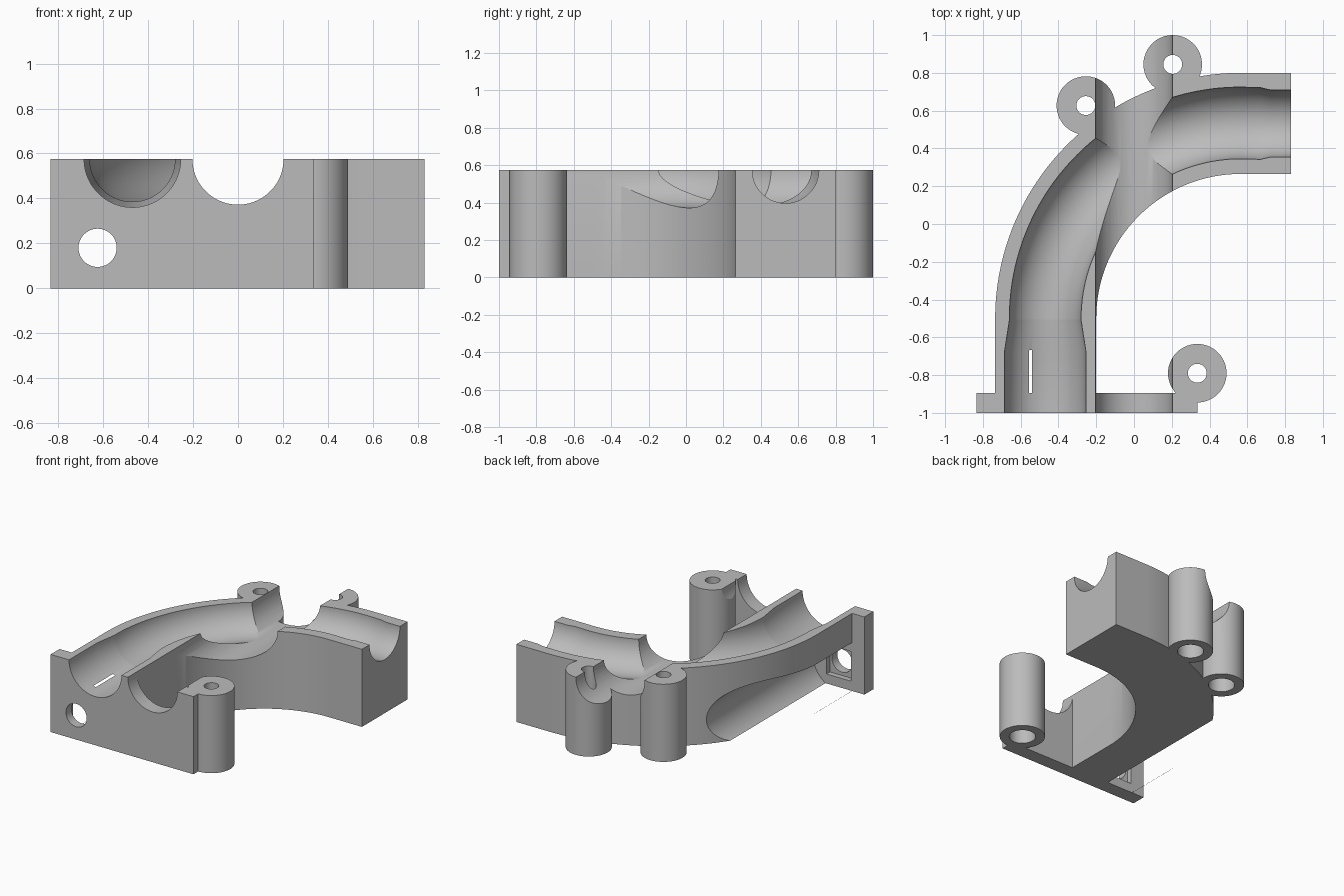
import bpy, bmesh, math
from mathutils import Vector, Matrix

cube = bpy.data.objects.get("Cube")
if cube:
    bpy.data.objects.remove(cube, do_unlink=True)

TOP = 0.575                      # height of the block
CX, CY = 0.565, -0.5             # centre of the bend
R_IN, R_MID, R_OUT = 0.765, 1.035, 1.3
ARM_END = 0.83

grey = bpy.data.materials.new("light grey plastic")
grey.use_nodes = True
grey.diffuse_color = (0.5, 0.5, 0.5, 1)
grey.node_tree.nodes["Principled BSDF"].inputs["Base Color"].default_value = (0.5, 0.5, 0.5, 1)


def make(name, bm):
    bmesh.ops.recalc_face_normals(bm, faces=bm.faces)
    mesh = bpy.data.meshes.new(name)
    bm.to_mesh(mesh)
    bm.free()
    mesh.materials.append(grey)
    obj = bpy.data.objects.new(name, mesh)
    bpy.context.collection.objects.link(obj)
    return obj


def prism(name, outline, z0, z1):
    bm = bmesh.new()
    base = bm.faces.new([bm.verts.new((x, y, z0)) for x, y in outline])
    side = bmesh.ops.extrude_face_region(bm, geom=[base])["geom"]
    bmesh.ops.translate(bm, vec=(0, 0, z1 - z0),
                        verts=[v for v in side if isinstance(v, bmesh.types.BMVert)])
    return make(name, bm)


def box(name, lo, hi):
    return prism(name, [(lo[0], lo[1]), (hi[0], lo[1]), (hi[0], hi[1]), (lo[0], hi[1])],
                 lo[2], hi[2])


def tube(name, rings, sides=64):
    """Solid skin through rings of (centre, direction, radius) lying in the xy plane."""
    bm = bmesh.new()
    loops = []
    for centre, direction, r in rings:
        d = Vector(direction).normalized()
        u = Vector((-d.y, d.x, 0)) if abs(d.z) < 0.5 else Vector((1, 0, 0))
        w = d.cross(u)
        angles = [2 * math.pi * (i + 0.5) / sides for i in range(sides)]
        loops.append([bm.verts.new(Vector(centre) + (u * math.cos(a) + w * math.sin(a)) * r)
                      for a in angles])
    for a, b in zip(loops, loops[1:]):
        for i in range(sides):
            j = (i + 1) % sides
            bm.faces.new((a[i], a[j], b[j], b[i]))
    bm.faces.new(loops[0])
    bm.faces.new(loops[-1])
    return make(name, bm)


def rod(name, a, b, r, sides=64):
    d = Vector(b) - Vector(a)
    return tube(name, [(a, d, r), (b, d, r)], sides)


def combine(target, other, operation):
    """Apply a boolean and drop the helper."""
    other.hide_render = True
    mod = target.modifiers.new("bool", "BOOLEAN")
    mod.operation, mod.solver, mod.object = operation, "EXACT", other
    graph = bpy.context.evaluated_depsgraph_get()
    graph.update()
    mesh = bpy.data.meshes.new_from_object(target.evaluated_get(graph))
    target.modifiers.clear()
    target.data = mesh
    bpy.data.objects.remove(other, do_unlink=True)


def arc(r, steps=64):
    """Quarter bend from the front leg to the side arm."""
    return [(CX - r * math.cos(t), CY + r * math.sin(t))
            for t in (math.pi / 2 * i / steps for i in range(steps + 1))]


# Curved block
outline = ([(CX - R_OUT, -0.95)] + arc(R_OUT) + [(ARM_END, CY + R_OUT), (ARM_END, CY + R_IN)]
           + arc(R_IN)[::-1] + [(CX - R_IN, -0.95)])
housing = prism("curved_duct_housing", outline, 0, TOP)

# Round clearance along the lower outer wall, behind the front plate
HOLE_X, HOLE_Z = -0.625, 0.18
combine(housing, rod("clearance", (HOLE_X, -0.98, HOLE_Z), (HOLE_X, 0.7, HOLE_Z), 0.21, 96),
        "DIFFERENCE")

# Front plate with its round hole and square recess at the back
plate = box("front_plate", (-0.835, -1, 0), (0.335, -0.895, TOP))
combine(plate, rod("plate_hole", (HOLE_X, -1.1, HOLE_Z), (HOLE_X, -0.8, HOLE_Z), 0.085),
        "DIFFERENCE")
combine(plate, box("plate_recess", (HOLE_X - 0.1, -0.935, HOLE_Z - 0.11),
                   (HOLE_X + 0.1, -0.8, HOLE_Z + 0.11)), "DIFFERENCE")
combine(housing, plate, "UNION")

# Screw bosses
bosses = [(-0.255, 0.627), (0.205, 0.845), (0.335, -0.79)]
for x, y in bosses:
    combine(housing, rod("screw_boss", (x, y, 0), (x, y, TOP), 0.155), "UNION")

# Half-round duct channel following the bend
leg_x, arm_y = CX - R_MID, CY + R_MID
rings = [((leg_x, y, TOP), (0, 1, 0), r)
         for y, r in ((-1.1, 0.215), (-0.67, 0.215), (-0.51, 0.19))]
rings += [((x, y, TOP), (y - CY, CX - x, 0), 0.19) for x, y in arc(R_MID)]
rings += [((x, arm_y - 0.003, TOP), (1, 0, 0), r)
          for x, r in ((0.67, 0.19), (0.72, 0.178), (0.95, 0.178))]
combine(housing, tube("duct_channel", rings), "DIFFERENCE")

# Straight bore from front to back
combine(housing, rod("cross_bore", (0, -1.2, TOP), (0, 1.2, TOP), 0.203), "DIFFERENCE")

# Screw holes with a wider counterbore from below
for x, y in bosses:
    combine(housing, rod("screw_hole", (x, y, -0.1), (x, y, TOP + 0.1), 0.05, 32), "DIFFERENCE")
    combine(housing, rod("counterbore", (x, y, -0.1), (x, y, 0.25), 0.09, 48), "DIFFERENCE")

bpy.ops.object.select_all(action="DESELECT")
housing.select_set(True)
bpy.context.view_layer.objects.active = housing
bpy.ops.object.shade_smooth_by_angle(angle=math.radians(25))
